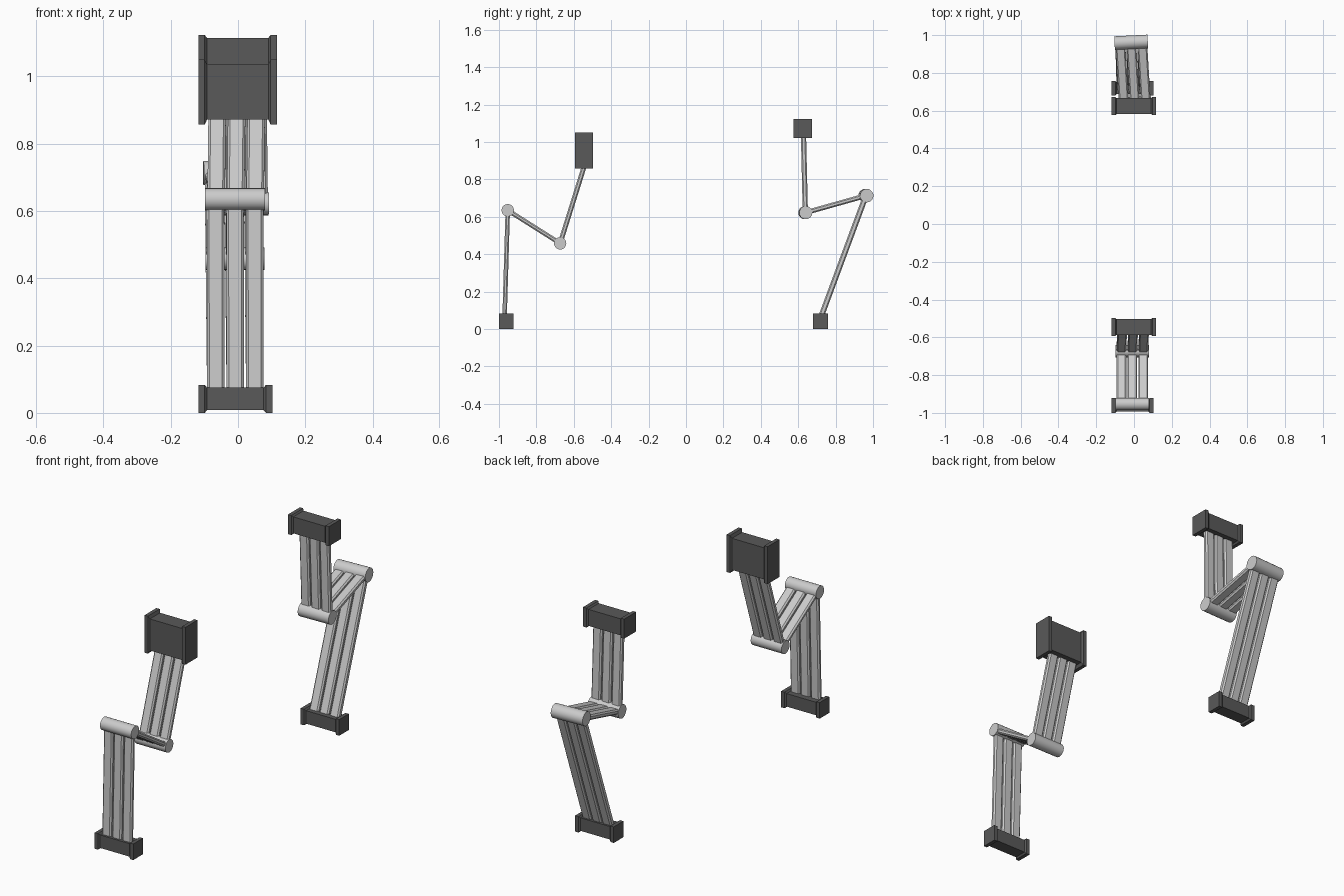
import bpy, bmesh
from mathutils import Vector, Matrix

if "Cube" in bpy.data.objects:
    bpy.data.objects.remove(bpy.data.objects["Cube"])


def make(name, bm):
    bmesh.ops.recalc_face_normals(bm, faces=bm.faces)
    me = bpy.data.meshes.new(name)
    bm.to_mesh(me)
    bm.free()
    ob = bpy.data.objects.new(name, me)
    bpy.context.collection.objects.link(ob)
    return ob


def loft(bm, rings):
    """Skin a list of equal-length vertex rings and cap both ends."""
    vs = [[bm.verts.new(p) for p in r] for r in rings]
    n = len(vs[0])
    for a, b in zip(vs, vs[1:]):
        for i in range(n):
            bm.faces.new((a[i], a[(i + 1) % n], b[(i + 1) % n], b[i]))
    bm.faces.new(vs[0])
    bm.faces.new(vs[-1])


def block(name, x0, x1, y0, y1, z0, z1, lip_y, lip_z):
    """Block with slightly larger flanged ends."""
    mat = bpy.data.materials.get("dark_grey") or bpy.data.materials.new("dark_grey")
    mat.diffuse_color = (0.1, 0.1, 0.1, 1)
    mat.use_nodes = True
    mat.node_tree.nodes["Principled BSDF"].inputs["Base Color"].default_value = mat.diffuse_color
    sections = [(x0, 0), (x0 + .019, 0), (x0 + .026, 1), (x1 - .026, 1), (x1 - .019, 0), (x1, 0)]
    bm = bmesh.new()
    rings = []
    for x, k in sections:
        a, b = k * lip_y, k * lip_z
        rings.append([(x, y0 + a, z0 + b), (x, y1 - a, z0 + b), (x, y1 - a, z1 - b), (x, y0 + a, z1 - b)])
    loft(bm, rings)
    make(name, bm).data.materials.append(mat)


def bars(name, p, q, depth):
    """Three parallel flat bars with chamfered long edges from p to q."""
    p, q = Vector(p), Vector(q)
    d = (q - p).normalized()
    n = d.cross(Vector((1, 0, 0))).normalized()
    w, h, c = .026, depth / 2, .007
    prof = [(-w, -h + c), (-w + c, -h), (w - c, -h), (w, -h + c),
            (w, h - c), (w - c, h), (-w + c, h), (-w, h - c)]
    bm = bmesh.new()
    for off in (-.058, 0, .058):
        loft(bm, [[e + Vector((off + u, 0, 0)) + n * v for u, v in prof] for e in (p, q)])
    make(name, bm)


def joint(name, c, r, length, tilt=0):
    """Round joint roller lying along x."""
    bm = bmesh.new()
    m = Matrix.Translation(c) @ Matrix.Rotation(tilt, 4, 'Z') @ Matrix.Rotation(1.5707963, 4, 'Y')
    bmesh.ops.create_cone(bm, cap_ends=True, segments=20, radius1=r, radius2=r, depth=length, matrix=m)
    ob = make(name, bm)
    bpy.ops.object.select_all(action='DESELECT')
    ob.select_set(True)
    bpy.context.view_layer.objects.active = ob
    bpy.ops.object.shade_smooth_by_angle()


# Front leg
ankle, knee = (-.009, -.953, .635), (-.009, -.673, .458)
block("front_foot", -.118, .102, -1, -.922, 0, .083, .007, .008)
block("front_hip", -.118, .116, -.594, -.497, .857, 1.05, .007, .015)
bars("front_lower_leg", (-.008, -.97, .06), ankle, .024)
bars("front_middle_leg", ankle, knee, .024)
bars("front_upper_leg", knee, (-.004, -.538, .89), .026)
joint("front_ankle_joint", ankle, .033, .178)
joint("front_knee_joint", knee, .033, .176)

# Rear leg
ankle, knee = (-.015, .962, .713), (.005, .638, .622)
block("rear_foot", -.118, .102, .68, .758, 0, .083, .007, .008)
block("rear_hip", -.118, .116, .576, .673, 1.022, 1.123, .007, .008)
bars("rear_lower_leg", (-.008, .72, .06), ankle, .03)
bars("rear_middle_leg", ankle, knee, .026)
bars("rear_upper_leg", knee, (0, .628, 1.04), .028)
joint("rear_ankle_joint", ankle, .036, .176, .05)
joint("rear_knee_joint", knee, .035, .172, .03)
